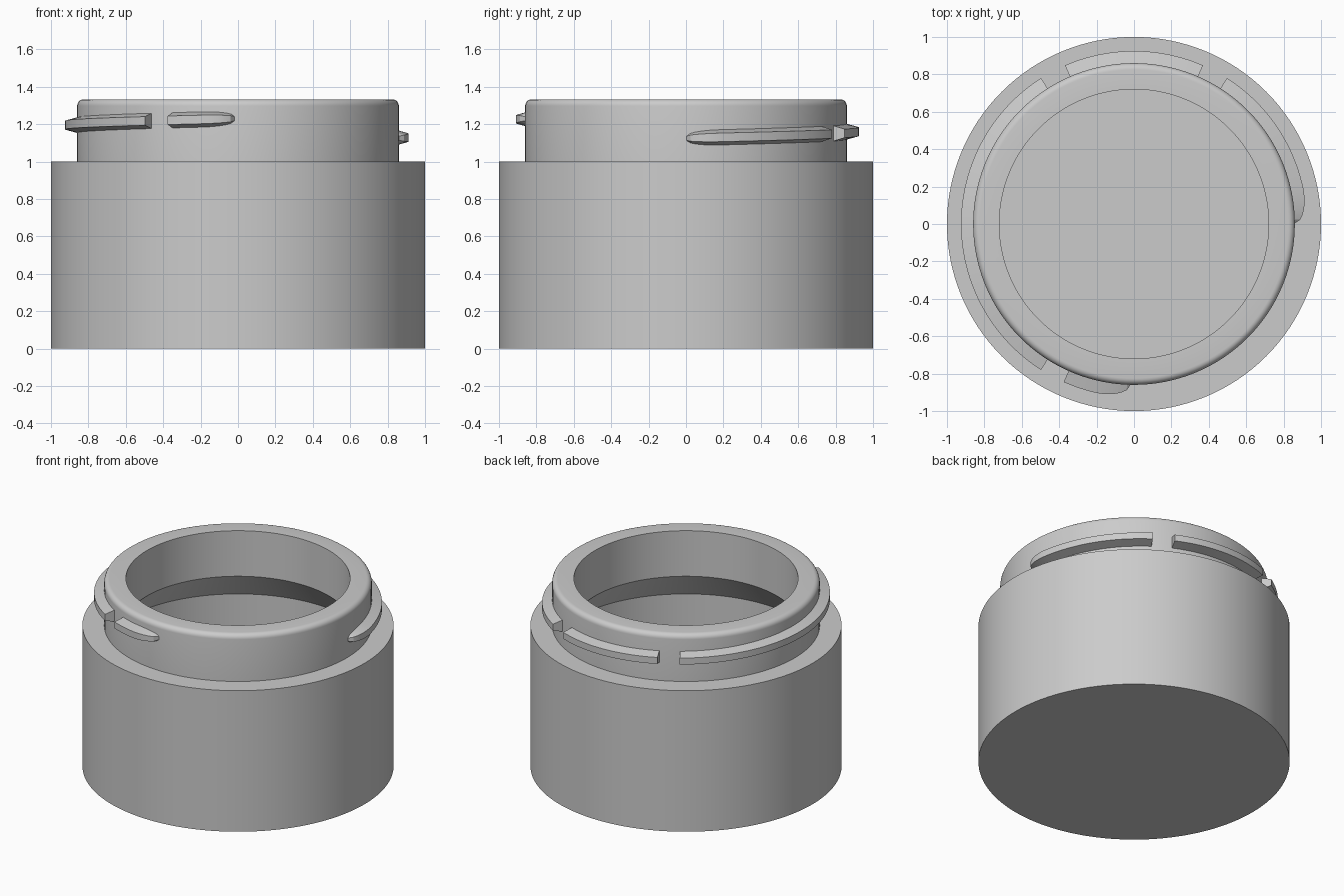
import bpy, bmesh, math

if "Cube" in bpy.data.objects:
    bpy.data.objects.remove(bpy.data.objects["Cube"])

SIDES = 128

grey = bpy.data.materials.new("plain_grey")
grey.diffuse_color = (0.6, 0.6, 0.6, 1)
grey.use_nodes = True
grey.node_tree.nodes["Principled BSDF"].inputs["Base Color"].default_value = grey.diffuse_color


def finish(name, bm, angle=30):
    bmesh.ops.remove_doubles(bm, verts=bm.verts, dist=1e-5)
    bmesh.ops.recalc_face_normals(bm, faces=bm.faces)
    mesh = bpy.data.meshes.new(name)
    bm.to_mesh(mesh)
    bm.free()
    mesh.materials.append(grey)
    ob = bpy.data.objects.new(name, mesh)
    bpy.context.collection.objects.link(ob)
    bpy.ops.object.select_all(action='DESELECT')
    ob.select_set(True)
    bpy.context.view_layer.objects.active = ob
    bpy.ops.object.shade_smooth_by_angle(angle=math.radians(angle))
    return ob


def lathe(name, profile):
    """Revolve (radius, z) points around the z axis."""
    bm = bmesh.new()
    verts = [bm.verts.new((r, 0, z)) for r, z in profile]
    edges = [bm.edges.new(pair) for pair in zip(verts, verts[1:])]
    bmesh.ops.spin(bm, geom=verts + edges, cent=(0, 0, 0), axis=(0, 0, 1),
                   angle=2 * math.pi, steps=SIDES, use_merge=True)
    return finish(name, bm)


# Jar: solid outer wall, neck with rounded lip, wider cavity below a sloped shoulder
NECK, BORE, TOP, LIP = 0.86, 0.72, 1.333, 0.035
lip = [(NECK - LIP + LIP * math.cos(a), TOP - LIP + LIP * math.sin(a))
       for a in (math.radians(15 * i) for i in range(7))]
lathe("jar", [(0, 0), (1, 0), (1, 1), (NECK, 1)] + lip +
      [(BORE, TOP), (BORE, 1.01), (0.88, 0.81), (0.88, 0.12), (0, 0.12)])


# Screw thread: one rising helix broken by gaps, with both outer ends fading out
START, END, FADE = 0, 269, 12


def thread(name, a0, a1):
    bm = bmesh.new()
    steps = max(2, round((a1 - a0) / 1.5))
    rings = []
    for i in range(steps + 1):
        deg = a0 + (a1 - a0) * i / steps
        t = min(1, (deg - START) / FADE, (END - deg) / FADE)
        fade = math.sqrt(max(0, 1 - (1 - t) ** 2))
        a = math.radians(deg)
        z = 1.125 + 0.00039 * deg
        outer = 0.855 + 0.07 * fade
        root_h, tip_h = 0.015 + 0.03 * fade, 0.01 + 0.013 * fade
        section = [(0.845, -root_h), (outer, -tip_h), (outer, tip_h), (0.845, root_h)]
        rings.append([bm.verts.new((r * math.cos(a), r * math.sin(a), z + dz))
                      for r, dz in section])
    for p, q in zip(rings, rings[1:]):
        for k in range(4):
            n = (k + 1) % 4
            bm.faces.new((p[k], p[n], q[n], q[k]))
    bm.faces.new(rings[0])
    bm.faces.new(rings[-1])
    return finish(name, bm, 20)


thread("thread_right", 0, 57.5)
thread("thread_back", 66.5, 113.5)
thread("thread_left", 122.5, 237.5)
thread("thread_front", 246, 269)
